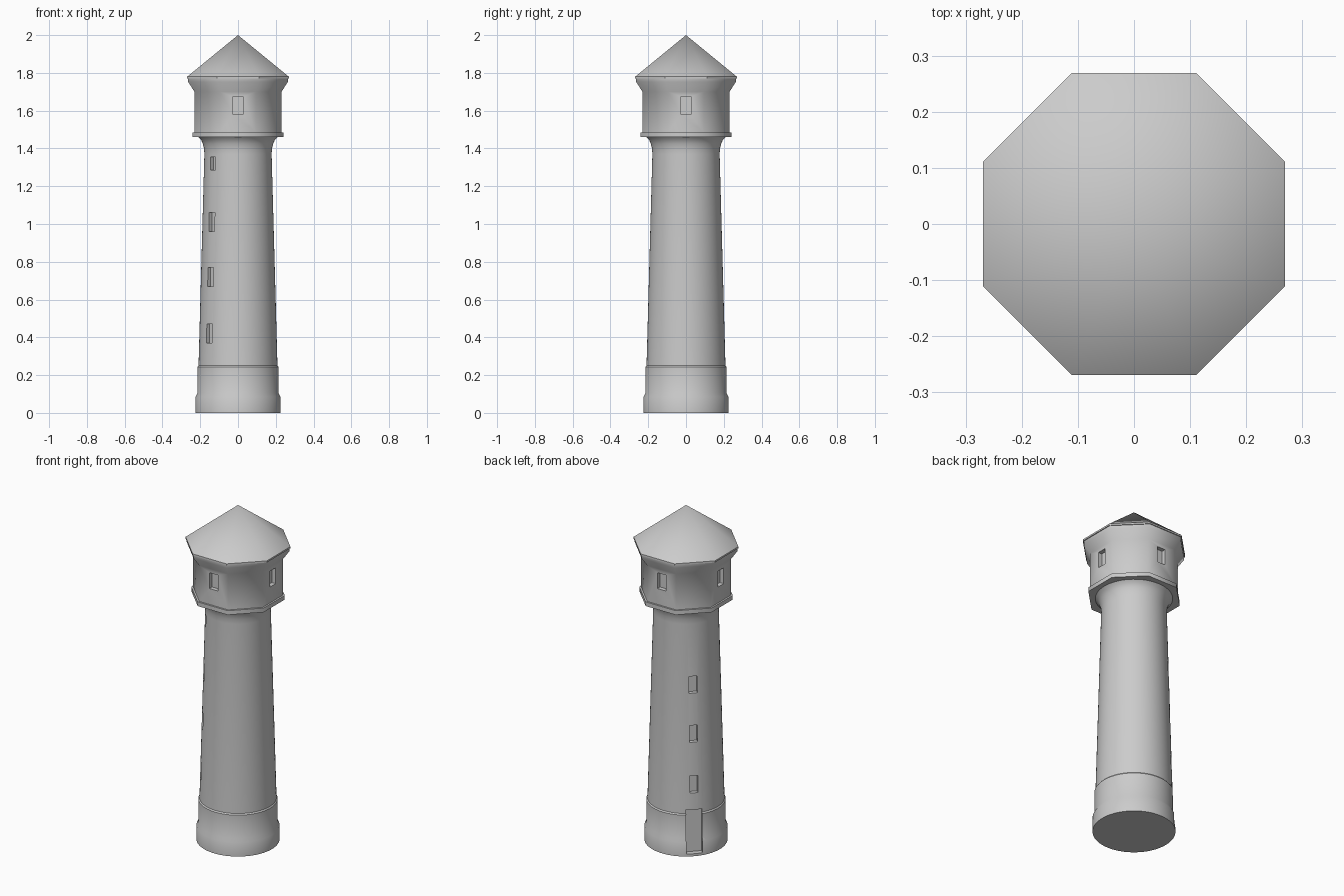
import bpy, bmesh, math
from mathutils import Matrix

if "Cube" in bpy.data.objects:
    bpy.data.objects.remove(bpy.data.objects["Cube"])

stone = bpy.data.materials.new("light_grey")
stone.diffuse_color = (0.6, 0.6, 0.6, 1)
stone.use_nodes = True
stone.node_tree.nodes["Principled BSDF"].inputs["Base Color"].default_value = stone.diffuse_color


def finish(name, bm):
    bmesh.ops.recalc_face_normals(bm, faces=bm.faces)
    mesh = bpy.data.meshes.new(name)
    bm.to_mesh(mesh)
    bm.free()
    mesh.materials.append(stone)
    ob = bpy.data.objects.new(name, mesh)
    bpy.context.collection.objects.link(ob)
    return ob


def lathe(name, profile, sides):
    """Closed solid from (flat distance, z) points; one flat side faces -y."""
    bm = bmesh.new()
    step = 2 * math.pi / sides
    rings = []
    for r, z in profile:
        if r == 0:
            rings.append([bm.verts.new((0, 0, z))])
            continue
        r /= math.cos(step / 2)
        rings.append([bm.verts.new((r * math.cos((i + .5) * step),
                                    r * math.sin((i + .5) * step), z)) for i in range(sides)])
    for a, b in zip(rings, rings[1:]):
        for i in range(sides):
            j = (i + 1) % sides
            bm.faces.new((a[i], a[j], b[0]) if len(b) == 1 else (a[i], a[j], b[j], b[i]))
    bm.faces.new(rings[0])
    if len(rings[-1]) > 1:
        bm.faces.new(rings[-1])
    return finish(name, bm)


def carve(ob, openings):
    """Cut recesses: (degrees, width, z bottom, z top, distance of recessed plane)."""
    bm = bmesh.new()
    for deg, w, z0, z1, d in openings:
        m = (Matrix.Rotation(math.radians(deg), 4, 'Z')
             @ Matrix.Translation((d + .1, 0, (z0 + z1) / 2))
             @ Matrix.Diagonal((.2, w, z1 - z0, 1)))
        bmesh.ops.create_cube(bm, size=1, matrix=m)
    cutter = finish("cutter", bm)
    cutter.hide_render = True
    mod = ob.modifiers.new("openings", 'BOOLEAN')
    mod.operation, mod.solver, mod.object = 'DIFFERENCE', 'EXACT', cutter
    bpy.context.view_layer.objects.active = ob
    bpy.ops.object.modifier_apply(modifier=mod.name)
    bpy.data.objects.remove(cutter)


def smooth(ob, deg):
    bpy.ops.object.select_all(action='DESELECT')
    ob.select_set(True)
    bpy.context.view_layer.objects.active = ob
    bpy.ops.object.shade_smooth_by_angle(angle=math.radians(deg))


# Round shaft with plinth below and flared collar on top
shaft = lathe("tower_shaft", [(.225, 0), (.225, .085), (.215, .105), (.215, .243), (.209, .25),
                              (.178, 1.37), (.180, 1.40), (.186, 1.425), (.196, 1.447),
                              (.212, 1.462), (.212, 1.47)], 64)

# Stair windows on the two left diagonals and the door at the back left
FRONT_LEFT, BACK_LEFT = 222, 137
cuts = [(FRONT_LEFT, .04, 1.285, 1.355, .158)]
for z in (.42, .72, 1.01):
    r = .209 - (z - .25) * .0277
    for deg in (FRONT_LEFT, BACK_LEFT):
        cuts.append((deg, .045, z - .05, z + .05, r - .022))
cuts.append((BACK_LEFT, .09, .015, .27, .193))
carve(shaft, cuts)
smooth(shaft, 32)

# Octagonal lantern room: floor slab, walls and flared cornice
room = lathe("lantern_room", [(.24, 1.46), (.24, 1.485), (.23, 1.485), (.23, 1.70),
                              (.264, 1.752), (.264, 1.776)], 8)
carve(room, [(a, .055, 1.58, 1.675, .205) for a in (0, 90, 180, 270)])
smooth(room, 50)

# Eight-sided pointed roof
roof = lathe("roof", [(.269, 1.77), (.269, 1.78), (0, 2.0)], 8)
smooth(roof, 40)
